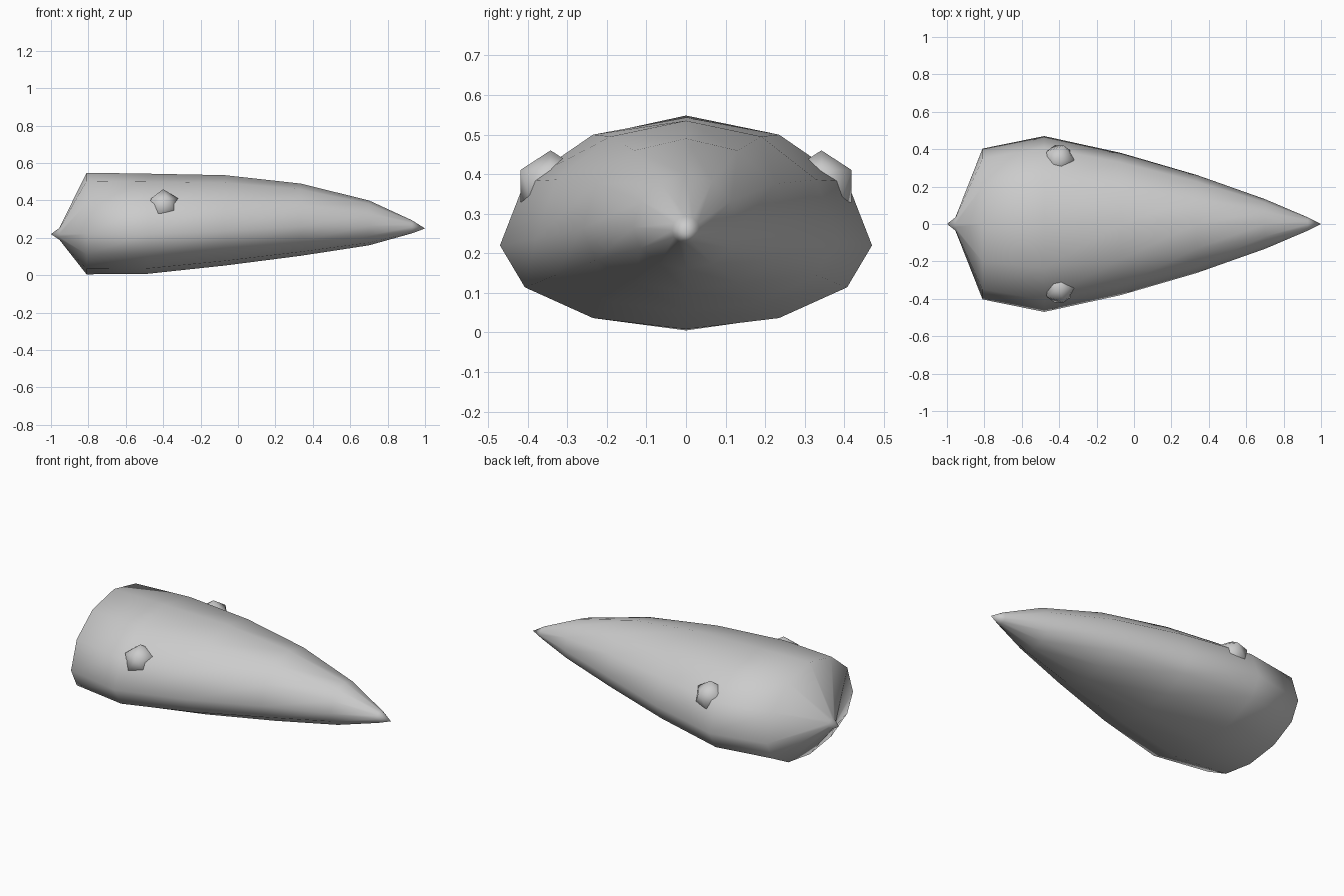
import bpy, bmesh
from math import sin, cos, pi

if "Cube" in bpy.data.objects:
    bpy.data.objects.remove(bpy.data.objects["Cube"])

SIDES = 12
# body sections: x, half width, centre z, height above, depth below
SECTIONS = [
    (-0.955, 0.035, 0.22, 0.033, 0.030),
    (-0.81, 0.403, 0.22, 0.328, 0.215),
    (-0.48, 0.470, 0.22, 0.323, 0.212),
    (-0.07, 0.380, 0.237, 0.298, 0.185),
    (0.335, 0.262, 0.262, 0.228, 0.158),
    (0.70, 0.133, 0.265, 0.135, 0.105),
    (0.93, 0.035, 0.258, 0.036, 0.034),
]


def finish(bm, name):
    bmesh.ops.recalc_face_normals(bm, faces=bm.faces)
    for f in bm.faces:
        f.smooth = True
    me = bpy.data.meshes.new(name)
    bm.to_mesh(me)
    bm.free()
    ob = bpy.data.objects.new(name, me)
    bpy.context.collection.objects.link(ob)
    return ob


# tapered body lofted through the sections, closed to a point at each end
bm = bmesh.new()
rings = []
for x, w, cz, up, down in SECTIONS:
    ring = []
    for i in range(SIDES):
        a = 2 * pi * i / SIDES
        c = cos(a)
        ring.append(bm.verts.new((x, w * sin(a), cz + c * (up if c > 0 else down))))
    rings.append(ring)
back = bm.verts.new((-1.0, 0, 0.22))
nose = bm.verts.new((1.0, 0, 0.25))
for i in range(SIDES):
    j = (i + 1) % SIDES
    for r, s in zip(rings, rings[1:]):
        bm.faces.new((r[i], r[j], s[j], s[i]))
    bm.faces.new((back, rings[0][j], rings[0][i]))
    bm.faces.new((nose, rings[-1][i], rings[-1][j]))
finish(bm, "body")

# a small faceted eye on each side
for name, side in (("eye_front", -1), ("eye_back", 1)):
    bm = bmesh.new()
    bmesh.ops.create_icosphere(bm, subdivisions=1, radius=0.09)
    eye = finish(bm, name)
    eye.location = (-0.40, side * 0.342, 0.37)
